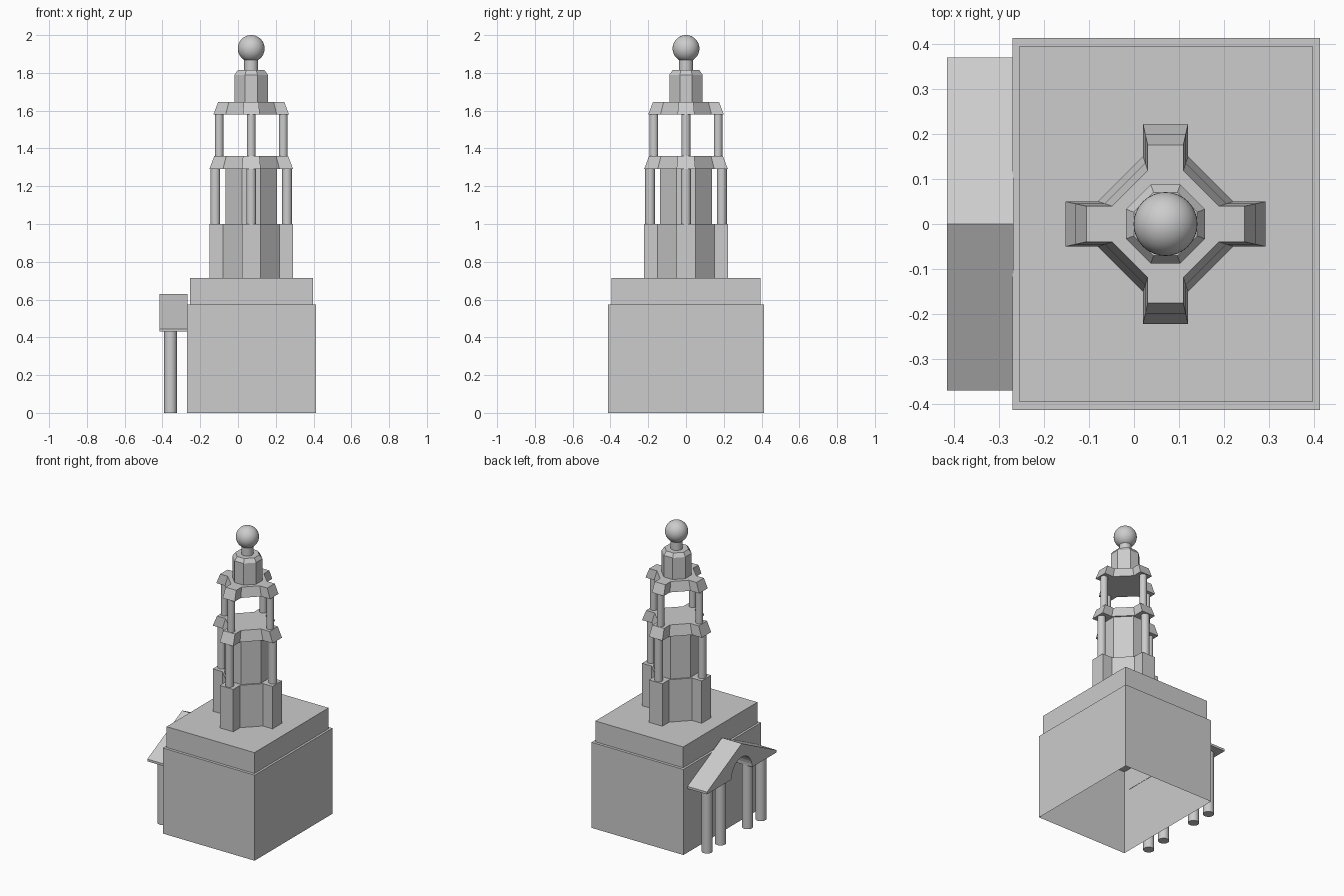
import bpy, bmesh, math
from mathutils import Matrix

cube = bpy.data.objects.get("Cube")
if cube:
    bpy.data.objects.remove(cube, do_unlink=True)

stone = bpy.data.materials.new("pale_grey_stone")
stone.use_nodes = True
GREY = (0.604, 0.604, 0.604, 1)
stone.diffuse_color = GREY
stone.node_tree.nodes["Principled BSDF"].inputs["Base Color"].default_value = GREY

CX = 0.07  # tower axis


def finish(bm, name, smooth=False):
    bmesh.ops.recalc_face_normals(bm, faces=bm.faces)
    mesh = bpy.data.meshes.new(name)
    bm.to_mesh(mesh)
    bm.free()
    mesh.materials.append(stone)
    ob = bpy.data.objects.new(name, mesh)
    bpy.context.collection.objects.link(ob)
    if smooth:
        bpy.ops.object.select_all(action="DESELECT")
        ob.select_set(True)
        bpy.context.view_layer.objects.active = ob
        bpy.ops.object.shade_smooth_by_angle(angle=math.radians(40))
    return ob


def loft(name, rings, closed_bottom=True):
    """Join matching rings of points into a solid."""
    bm = bmesh.new()
    loops = [[bm.verts.new(p) for p in ring] for ring in rings]
    n = len(loops[0])
    for low, high in zip(loops, loops[1:]):
        for i in range(n):
            j = (i + 1) % n
            bm.faces.new((low[i], low[j], high[j], high[i]))
    if closed_bottom:
        bm.faces.new(loops[0][::-1])
    bm.faces.new(loops[-1])
    return finish(bm, name)


def box(name, x0, x1, half_y, z0, z1, closed_bottom=True):
    plan = [(x0, -half_y), (x1, -half_y), (x1, half_y), (x0, half_y)]
    return loft(name, [[(x, y, z) for x, y in plan] for z in (z0, z1)], closed_bottom)


def four_fold(quarter):
    """Turn a quarter outline about the axis to close it."""
    out = []
    for k in range(4):
        c, s = ((1, 0), (0, 1), (-1, 0), (0, -1))[k]
        out += [(c * x - s * y, s * x + c * y) for x, y in quarter]
    return out


def tower_part(name, plan, levels):
    """levels: (height, plan scale) pairs."""
    return loft(name, [[(CX + x * s, y * s, z) for x, y in plan] for z, s in levels])


def column(name, x, y, r, z0, z1):
    bm = bmesh.new()
    bmesh.ops.create_cone(bm, cap_ends=True, segments=24, radius1=r, radius2=r,
                          depth=z1 - z0, matrix=Matrix.Translation((x, y, (z0 + z1) / 2)))
    return finish(bm, name, True)


# Main building: hollow lower block and set-back attic
box("lower_block", -0.27, 0.413, 0.413, 0, 0.575, closed_bottom=False)
box("attic_block", -0.255, 0.398, 0.394, 0.575, 0.715)

# Tower stages on a cross plan with chamfered inner corners
cross = four_fold([(0.222, -0.05), (0.222, 0.05), (0.15, 0.05), (0.05, 0.15)])
shaft = four_fold([(0.137, -0.05), (0.137, 0.05)])
lantern = four_fold([(0.088, -0.033), (0.088, 0.033)])
tower_part("tower_base", cross, [(0.715, 1), (1.0, 1)])
tower_part("tower_shaft", shaft, [(1.0, 1), (1.29, 1)])
tower_part("lower_cornice", cross, [(1.29, 1), (1.36, 0.88)])
tower_part("upper_cornice", cross, [(1.58, 0.9), (1.645, 0.79)])
tower_part("lantern", lantern, [(1.645, 1), (1.79, 1), (1.815, 0.8)])

# Columns on the four arms of each stage
for stage, off, r, z0, z1 in (("lower", 0.19, 0.026, 1.0, 1.29),
                              ("upper", 0.17, 0.023, 1.36, 1.58)):
    for side, dx, dy in (("left", 1, 0), ("right", -1, 0), ("front", 0, -1), ("back", 0, 1)):
        column(f"{stage}_{side}_column", CX + dx * off, dy * off, r, z0, z1)

# Finial
column("finial_neck", CX, 0, 0.037, 1.815, 1.89)
bm = bmesh.new()
bmesh.ops.create_uvsphere(bm, u_segments=32, v_segments=20, radius=0.071,
                          matrix=Matrix.Translation((CX, 0, 1.929)))
finish(bm, "finial_ball", True)

# Porch gable with an arched opening, run from its face to the wall
R, SPRING = 0.11, 0.43
arch = [(R * math.cos(math.pi * i / 16), SPRING + R * math.sin(math.pi * i / 16))
        for i in range(17)]
gable = [(-0.37, SPRING), (-0.37, 0.445), (0, 0.63), (0.37, 0.445), (0.37, SPRING)] + arch
loft("porch_gable", [[(x, y, z) for y, z in gable] for x in (-0.415, -0.268)])

# Porch columns in mirrored pairs
for side, sign in (("front", -1), ("back", 1)):
    for place, y in (("inner", 0.143), ("outer", 0.285)):
        column(f"porch_{side}_{place}_column", -0.357, sign * y, 0.034, 0, 0.435)
